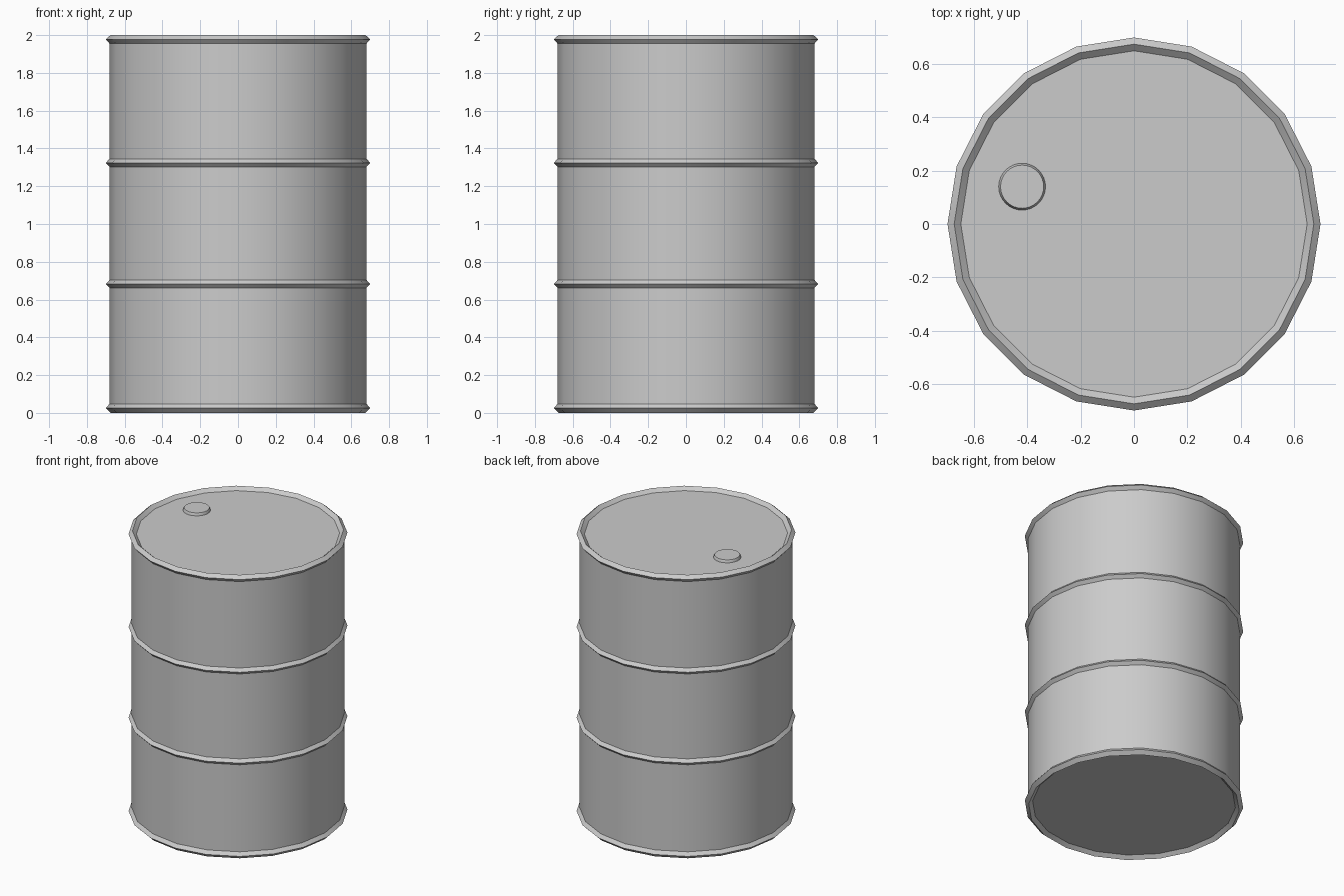
import bpy, bmesh, math

if "Cube" in bpy.data.objects:
    bpy.data.objects.remove(bpy.data.objects["Cube"])


def lathe(name, profile, sides, centre=(0, 0)):
    """Revolve an (r, z) profile, listed bottom to top, and cap both ends."""
    bm = bmesh.new()
    rings = []
    for r, z in profile:
        rings.append([bm.verts.new((centre[0] + r * math.cos(2 * math.pi * i / sides),
                                    centre[1] + r * math.sin(2 * math.pi * i / sides), z))
                      for i in range(sides)])
    for low, high in zip(rings, rings[1:]):
        for i in range(sides):
            j = (i + 1) % sides
            bm.faces.new((low[i], low[j], high[j], high[i]))
    bm.faces.new(rings[0][::-1])
    bm.faces.new(rings[-1])
    mesh = bpy.data.meshes.new(name)
    bm.to_mesh(mesh)
    bm.free()
    obj = bpy.data.objects.new(name, mesh)
    bpy.context.collection.objects.link(obj)
    bpy.ops.object.select_all(action='DESELECT')
    obj.select_set(True)
    bpy.context.view_layer.objects.active = obj
    bpy.ops.object.shade_smooth_by_angle(angle=math.radians(30))
    return obj


BODY, RIDGE, LID = 0.68, 0.70, 0.65


def ridge(z):
    # Small outward V-shaped bead around the wall
    return [(BODY, z - 0.021), (RIDGE, z), (BODY, z + 0.021)]


# Drum: recessed base, bottom rim, two hoops, top rim, recessed lid
profile = [(LID, 0.023), (0.675, 0.0), (RIDGE, 0.025), (BODY, 0.048)]
profile += ridge(0.683) + ridge(1.324)
profile += [(BODY, 1.955), (RIDGE, 1.978), (0.675, 2.0), (LID, 1.977)]
lathe("drum", profile, 20)

# Filler cap on the lid
lathe("filler_cap", [(0.088, 1.97), (0.088, 1.978), (0.081, 1.995)], 32, (-0.42, 0.14))
